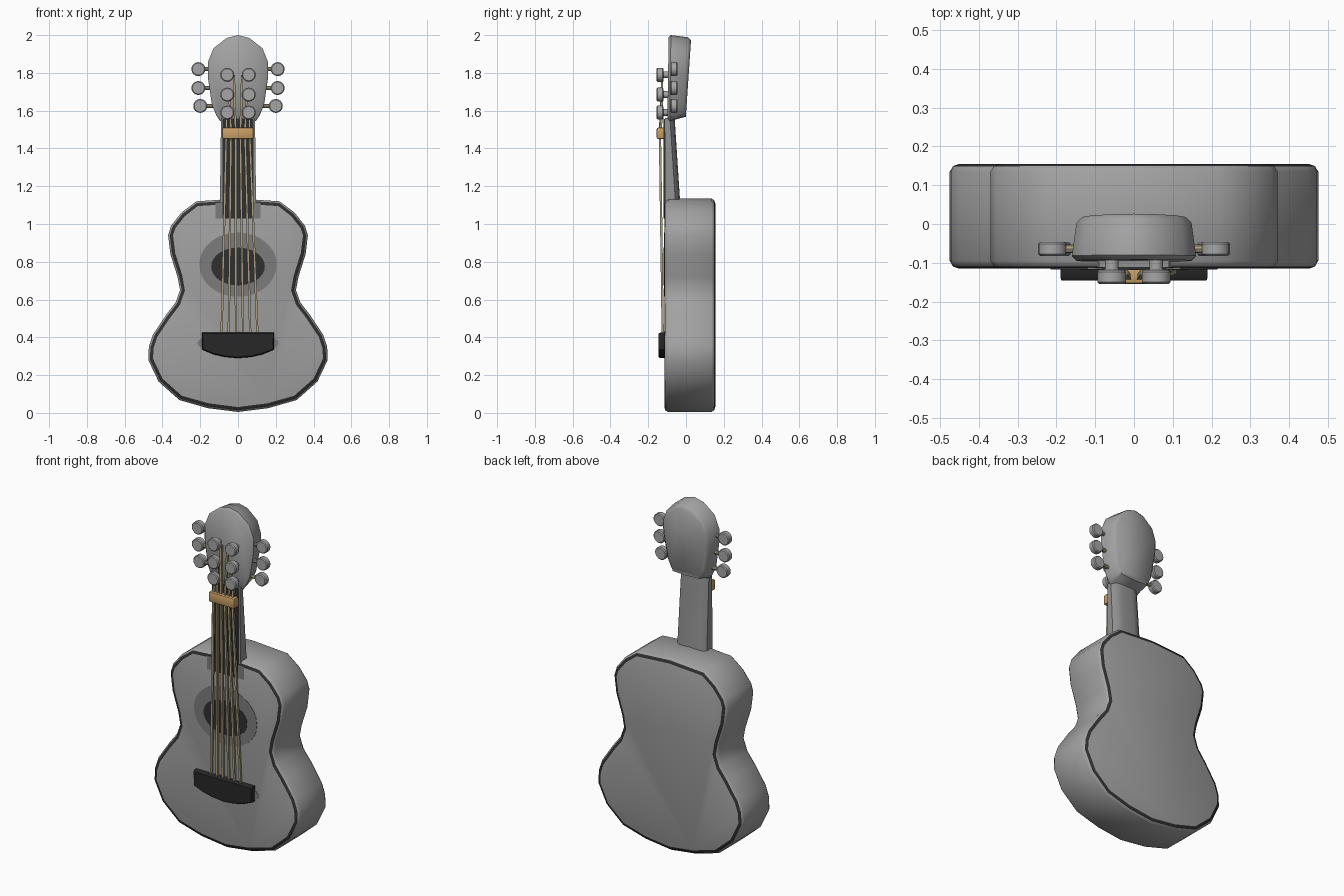
import bpy, bmesh, math
from mathutils import Vector, Matrix

if "Cube" in bpy.data.objects:
    bpy.data.objects.remove(bpy.data.objects["Cube"])


def mat(name, r, g, b):
    m = bpy.data.materials.new(name)
    m.diffuse_color = (r, g, b, 1)
    m.use_nodes = True
    m.node_tree.nodes["Principled BSDF"].inputs["Base Color"].default_value = m.diffuse_color
    return m


GREY = mat("body grey", .36, .36, .36)
NECK = mat("neck grey", .29, .29, .29)
RING = mat("rosette grey", .20, .20, .20)
DARK = mat("dark trim", .03, .03, .03)
BLACK = mat("bridge black", .02, .02, .02)
PEG = mat("peg grey", .38, .38, .38)
TAN = mat("nut tan", .58, .35, .13)
STRING = mat("string tan", .42, .35, .22)


def finish(name, bm, mats, angle=40):
    bmesh.ops.recalc_face_normals(bm, faces=bm.faces)
    me = bpy.data.meshes.new(name)
    bm.to_mesh(me)
    bm.free()
    for m in mats:
        me.materials.append(m)
    for p in me.polygons:
        p.use_smooth = True
    me.set_sharp_from_angle(angle=math.radians(angle))
    ob = bpy.data.objects.new(name, me)
    bpy.context.collection.objects.link(ob)
    return ob


def loft(name, rings, mats, strip_mats=None, angle=40):
    """Skin closed rings of equal length and cap both ends."""
    bm = bmesh.new()
    vs = [[bm.verts.new(p) for p in r] for r in rings]
    n = len(vs[0])
    for k in range(len(vs) - 1):
        for i in range(n):
            j = (i + 1) % n
            f = bm.faces.new((vs[k][i], vs[k][j], vs[k + 1][j], vs[k + 1][i]))
            f.material_index = strip_mats[k] if strip_mats else 0
    bm.faces.new(vs[0])
    bm.faces.new(vs[-1])
    return finish(name, bm, mats, angle)


def mirrored(half):
    return half + [(-x, z) for x, z in reversed(half) if x > 0]


def inset(pts, d):
    """Offset a counter-clockwise outline inward."""
    out = []
    for i, p in enumerate(pts):
        a, b = Vector(pts[i - 1]), Vector(pts[(i + 1) % len(pts)])
        t = (b - a).normalized()
        out.append((p[0] - t.y * d, p[1] + t.x * d))
    return out


def at_y(pts, y):
    return [(x, y, z) for x, z in pts]


def cylinder(name, centre, radius, depth, axis, m, sides=16):
    bm = bmesh.new()
    rot = Matrix.Rotation(math.pi / 2, 4, 'X' if axis == 'y' else 'Y')
    bmesh.ops.create_cone(bm, cap_ends=True, segments=sides, radius1=radius, radius2=radius,
                          depth=depth, matrix=Matrix.Translation(centre) @ rot)
    if radius > .02:
        rim = [e for e in bm.edges if any(len(f.verts) > 4 for f in e.link_faces)]
        bmesh.ops.bevel(bm, geom=rim, offset=.005, segments=1, affect='EDGES')
    return finish(name, bm, [m])


def box(name, lo, hi, m, bevel=0):
    bm = bmesh.new()
    bmesh.ops.create_cube(bm, size=1)
    for v in bm.verts:
        v.co = [l + (c + .5) * (h - l) for c, l, h in zip(v.co, lo, hi)]
    if bevel:
        bmesh.ops.bevel(bm, geom=bm.edges[:], offset=bevel, segments=2, profile=.5, affect='EDGES')
    return finish(name, bm, [m])


def ellipse_plate(name, cz, rx, rz, y0, y1, m):
    pts = [(rx * math.cos(a * math.tau / 32), cz + rz * math.sin(a * math.tau / 32)) for a in range(32)]
    return loft(name, [at_y(pts, y0), at_y(pts, y1)], [m])


# Body: waisted outline with rounded rims and dark binding
body = mirrored([(0, .005), (.16, .025), (.31, .068), (.42, .165), (.475, .28), (.472, .35), (.45, .415),
                 (.38, .52), (.33, .585), (.307, .65), (.32, .72), (.358, .84), (.37, .94), (.355, .99),
                 (.30, 1.06), (.22, 1.12), (0, 1.135)])
steps = [(-.115, .026), (-.110, .009), (-.095, 0), (.135, 0), (.149, .009), (.155, .026)]
loft("body", [at_y(inset(body, d), y) for y, d in steps], [GREY, DARK], [1, 0, 0, 0, 1], 50)

# Sound hole, rosette and bridge surround as thin plates
ellipse_plate("rosette", .785, .205, .17, -.117, -.112, RING)
ellipse_plate("sound_hole", .775, .142, .10, -.119, -.112, DARK)
ellipse_plate("bridge_surround", .37, .215, .06, -.117, -.112, RING)

# Neck: rounded back, tapering toward the head
neck = []
for z, w, back in ((1.10, .096, -.03), (1.56, .09, -.06)):
    neck.append([(-w, -.112, z), (w, -.112, z), (w, back - .025, z), (w * .75, back - .005, z),
                 (w * .4, back, z), (-w * .4, back, z), (-w * .75, back - .005, z), (-w, back - .025, z)])
loft("neck", neck, [NECK])
box("fretboard", (-.083, -.119, 1.03), (.083, -.108, 1.555), DARK)
box("neck_heel_plate", (-.12, -.117, 1.03), (.12, -.112, 1.11), RING)

# Headstock: tapered toward the back, thicker at the top
head = mirrored([(0, 1.54), (.095, 1.545), (.115, 1.575), (.138, 1.63), (.16, 1.78), (.16, 1.855),
                 (.13, 1.93), (.06, 1.985), (0, 2.0)])


def head_ring(d, front, back_shift=0):
    ring = []
    for x, z in inset(head, d):
        t = min(1, max(0, (z - 1.58) / .4))
        y = (-.098 + .006 * t) if front else (.0 + .027 * t) + back_shift
        if not front and z < 1.56:
            y -= .045
        ring.append((x, y, z))
    return ring


mid = [(x, y + .012, z) for x, y, z in head_ring(0, True)]
loft("headstock", [head_ring(.012, True), mid, head_ring(.012, False, -.015), head_ring(.028, False)],
     [GREY], None, 50)

# Nut
box("nut", (-.085, -.155, 1.45), (.083, -.113, 1.51), TAN, .008)

# Bridge: straight top, curved underside
bridge = mirrored([(0, .29), (.07, .296), (.13, .31), (.19, .335), (.19, .425), (0, .425)])
loft("bridge", [at_y(inset(bridge, .006), -.145), at_y(bridge, -.137), at_y(bridge, -.11)], [BLACK])

# String posts on the face and tuning pegs at the sides
post_z, peg_z = (1.59, 1.685, 1.79), (1.625, 1.72, 1.82)
for s, side in ((-1, "left"), (1, "right")):
    for i in range(3):
        cylinder(f"string_post_{side}_{i}", (s * .057, -.137, post_z[i]), .037, .036, 'y', PEG)
        cylinder(f"post_stem_{side}_{i}", (s * .057, -.105, post_z[i]), .018, .04, 'y', PEG, 10)
        x = .20 if i == 0 else .21
        cylinder(f"tuning_peg_{side}_{i}", (s * x, -.064, peg_z[i]), .037, .036, 'y', PEG)
        cylinder(f"peg_shaft_{side}_{i}", (s * .155, -.064, peg_z[i]), .011, .07, 'x', STRING, 8)

# Six strings from bridge over nut to posts
tops = [(-.06, 1.59), (-.045, 1.685), (-.022, 1.79), (.022, 1.79), (.045, 1.685), (.06, 1.59)]
for i, (tx, tz) in enumerate(tops):
    k = (i - 2.5) / 2.5
    path = [(.095 * k + .008, -.123, .415), (.062 * k, -.138, 1.48), (tx, -.125, tz)]
    r = .006
    loft(f"string_{i}", [[(x + a * r, y + b * r, z) for a, b in ((-1, -1), (1, -1), (1, 1), (-1, 1))]
                         for x, y, z in path], [STRING])
